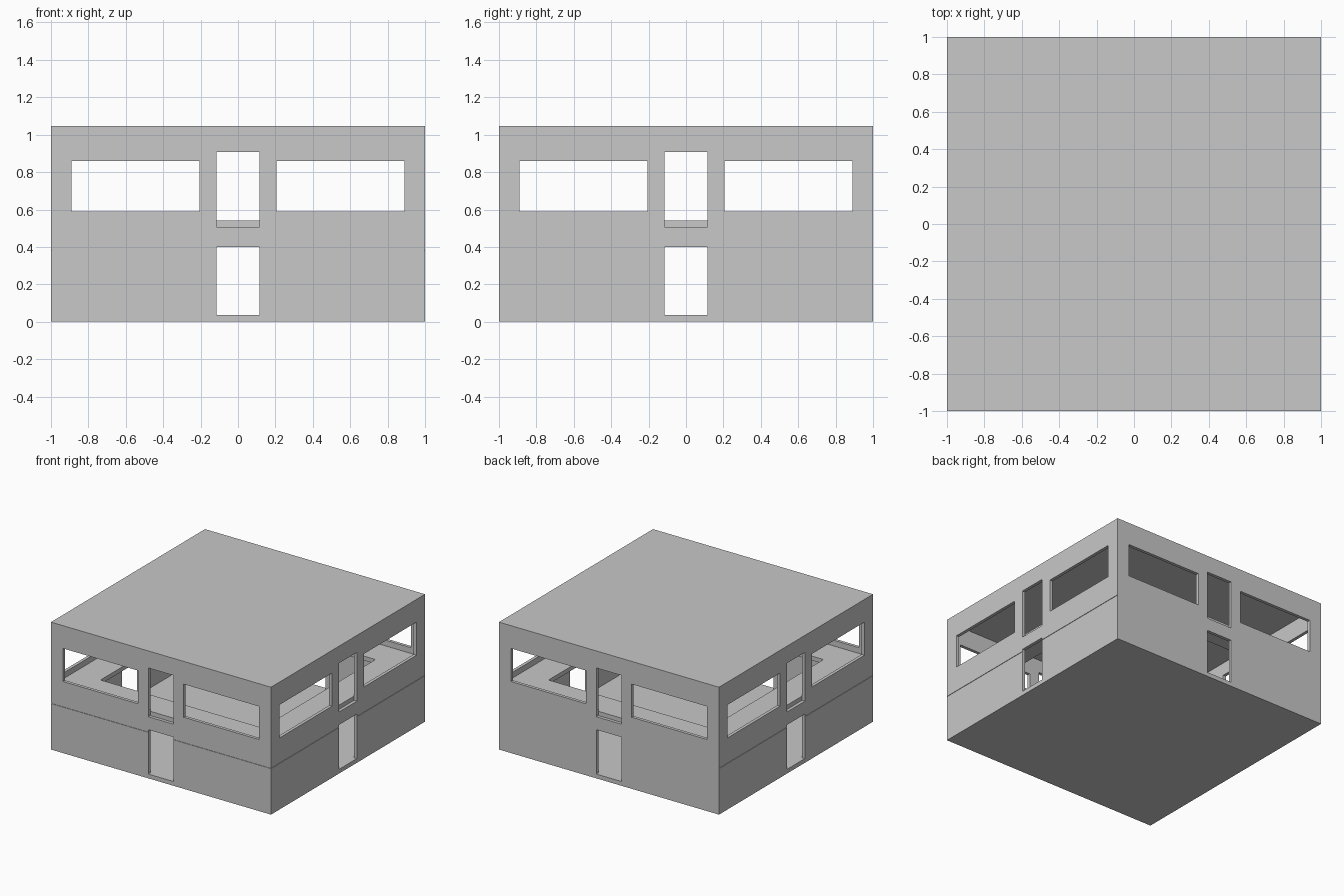
import bpy

if "Cube" in bpy.data.objects:
    bpy.data.objects.remove(bpy.data.objects["Cube"], do_unlink=True)

HEIGHT = 1.047
WALL = 0.026          # wall thickness
SLAB = 0.035          # floor and roof thickness
STOREY = 0.506        # floor to floor
ATRIUM = 0.735        # half width of the opening in the upper floor
INNER = 1 - WALL

grey = bpy.data.materials.new("plain_grey")
grey.use_nodes = True
grey.diffuse_color = (0.58, 0.58, 0.58, 1)
grey.node_tree.nodes["Principled BSDF"].inputs["Base Color"].default_value = grey.diffuse_color


def box(name, low, high):
    """Axis-aligned box between two corners."""
    bpy.ops.mesh.primitive_cube_add(size=1)
    obj = bpy.context.object
    obj.name = name
    for v in obj.data.vertices:
        v.co = [h if c > 0 else l for c, l, h in zip(v.co, low, high)]
    obj.data.materials.append(grey)
    return obj


def cut(target, low, high):
    """Subtract a box from the target and discard the cutter."""
    cutter = box("cutter", low, high)
    cutter.hide_render = True
    mod = target.modifiers.new("cut", "BOOLEAN")
    mod.operation = "DIFFERENCE"
    mod.solver = "EXACT"
    mod.object = cutter
    bpy.context.view_layer.objects.active = target
    bpy.ops.object.modifier_apply(modifier=mod.name)
    bpy.data.objects.remove(cutter, do_unlink=True)


# Outer shell: walls, ground floor and roof around one tall room
shell = box("building_shell", (-1, -1, 0), (1, 1, HEIGHT))
cut(shell, (-INNER, -INNER, SLAB), (INNER, INNER, HEIGHT - SLAB))

# Doors and windows pass through opposite walls: side start, side end, bottom, top
openings = [
    (-0.115, 0.115, SLAB, 0.40),       # lower doors
    (-0.115, 0.115, STOREY, 0.907),    # upper doors
    (-0.89, -0.207, 0.588, 0.86),      # windows
    (0.207, 0.89, 0.588, 0.86),
]
for a, b, bottom, top in openings:
    cut(shell, (a, -1.1, bottom), (b, 1.1, top))
    cut(shell, (-1.1, a, bottom), (1.1, b, top))

# Fine joint line on the front and both sides
low, high, depth = 0.378, 0.382, 0.996
cut(shell, (-1.1, -1.1, low), (1.1, -depth, high))
cut(shell, (depth, -1.1, low), (1.1, 0.999, high))
cut(shell, (-1.1, -1.1, low), (-depth, 0.999, high))

# Upper floor: a walkway around a square opening
walkway = box("upper_walkway", (-INNER, -INNER, STOREY), (INNER, INNER, STOREY + SLAB))
cut(walkway, (-ATRIUM, -ATRIUM, 0.4), (ATRIUM, ATRIUM, 0.6))
